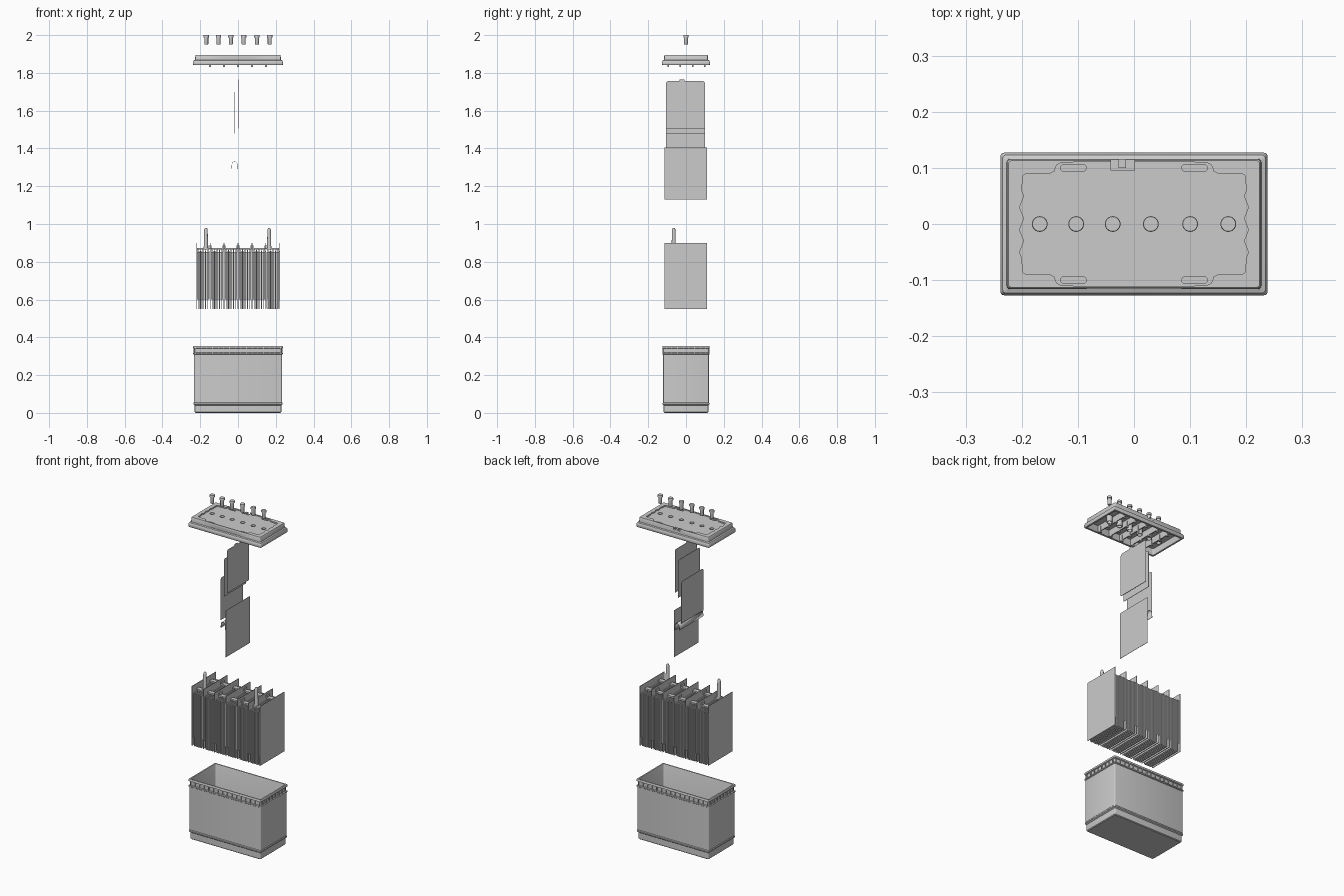
import bpy, bmesh, math
from mathutils import Matrix, Vector

if "Cube" in bpy.data.objects:
    bpy.data.objects.remove(bpy.data.objects["Cube"])


def finish(name, bm, smooth=False):
    bmesh.ops.recalc_face_normals(bm, faces=bm.faces)
    me = bpy.data.meshes.new(name)
    bm.to_mesh(me)
    bm.free()
    ob = bpy.data.objects.new(name, me)
    bpy.context.collection.objects.link(ob)
    if smooth:
        bpy.context.view_layer.objects.active = ob
        bpy.ops.object.select_all(action='DESELECT')
        ob.select_set(True)
        bpy.ops.object.shade_smooth_by_angle(angle=math.radians(35))
    return ob


def box(bm, x0, x1, y0, y1, z0, z1):
    m = Matrix.Translation(((x0 + x1) / 2, (y0 + y1) / 2, (z0 + z1) / 2))
    m = m @ Matrix.Diagonal((x1 - x0, y1 - y0, z1 - z0, 1))
    bmesh.ops.create_cube(bm, size=1, matrix=m)


def rings(bm, loops, cap_start=True, cap_end=True):
    """Skin a list of point loops with equal counts."""
    vs = [[bm.verts.new(p) for p in lp] for lp in loops]
    n = len(vs[0])
    for a, b in zip(vs, vs[1:]):
        for i in range(n):
            j = (i + 1) % n
            bm.faces.new((a[i], a[j], b[j], b[i]))
    if cap_start:
        bm.faces.new(vs[0][::-1])
    if cap_end:
        bm.faces.new(vs[-1])


def rect(hx, hy, z, r=0.006, seg=3):
    pts = []
    for k, (sx, sy) in enumerate(((1, 1), (-1, 1), (-1, -1), (1, -1))):
        for s in range(seg + 1):
            a = math.pi / 2 * (k + s / seg)
            pts.append((sx * (hx - r) + r * math.cos(a), sy * (hy - r) + r * math.sin(a), z))
    return pts


def turned(bm, x, y, prof, n=24, caps=True):
    rings(bm, [[(x + r * math.cos(2 * math.pi * i / n), y + r * math.sin(2 * math.pi * i / n), z)
                for i in range(n)] for r, z in prof], caps, caps)


def prism(bm, pts, z0, z1):
    rings(bm, [[(x, y, z0) for x, y in pts], [(x, y, z1) for x, y in pts]])


def cut(ob, cutter):
    m = ob.modifiers.new("cut", 'BOOLEAN')
    m.operation, m.object, m.solver = 'DIFFERENCE', cutter, 'EXACT'
    cutter.hide_render = True
    cutter.hide_viewport = True
    cutter.display_type = 'WIRE'


# open case: stepped outside, hollow inside
bm = bmesh.new()
prof = [(.225, .114, 0), (.229, .118, .004), (.229, .118, .04), (.236, .124, .045), (.236, .124, .052),
        (.233, .121, .056), (.233, .121, .308), (.237, .125, .311), (.237, .125, .317), (.231, .119, .319),
        (.231, .119, .34), (.237, .125, .343), (.237, .125, .352), (.235, .123, .355),
        (.227, .116, .355), (.225, .114, .35), (.225, .114, .012)]
rings(bm, [rect(a, b, z) for a, b, z in prof])
finish("case", bm, True)

# small stiffening ribs in the case rim
bm = bmesh.new()
for s in (-1, 1):
    for i in range(16):
        x = -.225 + .03 * i
        box(bm, x - .0015, x + .0015, *sorted((s * .116, s * .1245)), .316, .344)
    for i in range(8):
        y = -.105 + .03 * i
        box(bm, *sorted((s * .228, s * .2365)), y - .0015, y + .0015, .316, .344)
finish("case_rim_ribs", bm)

# cell partitions and plate packs
P = .074
bm = bmesh.new()
for i in range(7):
    x = -.222 + P * i
    box(bm, x - .0015, x + .0015, -.114, .112, .55, .9)
finish("cell_partitions", bm)
bm, core = bmesh.new(), bmesh.new()
cells = [-.185 + P * i for i in range(6)]
for c, cx in enumerate(cells):
    box(core, cx - .033, cx + .033, -.103, .101, .553 if c == 5 else .6, .852)
    for k in range(8):
        x = cx - .0308 + .0088 * k
        t = .0027 if k % 2 else .0018
        low = .6 if k in (0, 7) else .55
        box(bm, x - t, x + t, -.111, .109, low, .858)
        y = .06 if (k + c) % 2 else -.065
        box(bm, x - .0015, x + .0015, y - .013, y + .013, .856, .868)
finish("cell_plates", bm)
finish("separator_blocks", core)

# straps over each cell, and links through the partitions
bm = bmesh.new()
for c, cx in enumerate(cells):
    for y in (-.065, .06):
        box(bm, cx - .033, cx + .033, y - .012, y + .012, .864, .873)
for i in range(1, 6):
    x = -.222 + P * i
    y = .06 if i % 2 else -.065
    for s in (-1, 1):
        box(bm, *sorted((x + s * .0015, x + s * .008)), y - .013, y + .013, .868, .887)
finish("cell_straps", bm)

# terminal posts
bm = bmesh.new()
for x in (-.17, .165):
    turned(bm, x, -.065, [(.013, .864), (.011, .885), (.0095, .965), (.008, .974), (.004, .98)])
finish("terminal_posts", bm, True)

# loose plate with folded envelope sheet
bm = bmesh.new()
box(bm, -.0008, .0008, -.115, .111, 1.13, 1.405)
finish("loose_plate", bm)
bm = bmesh.new()
arc = [(-.018 + .015 * math.cos(math.pi * i / 12), 1.315 + .018 * math.sin(math.pi * i / 12)) for i in range(13)]
path = [(-.003, 1.29)] + arc + [(-.034, 1.295)]
a = [bm.verts.new((x, -.113, z)) for x, z in path]
b = [bm.verts.new((x, .109, z)) for x, z in path]
for i in range(len(a) - 1):
    bm.faces.new((a[i], a[i + 1], b[i + 1], b[i]))
ob = finish("folded_envelope", bm, True)
m = ob.modifiers.new("thick", 'SOLIDIFY')
m.thickness = .0015


# upper loose grids with rounded tops and a tab
def sheet(name, x, z0, z1, tab):
    bm = bmesh.new()
    pts = [(-.105, z0), (.1, z0), (.1, z1 - .01), (.092, z1)]
    if tab:
        pts += [(-.008, z1), (-.008, z1 + .008), (-.035, z1 + .008), (-.035, z1)]
    pts += [(-.097, z1), (-.105, z1 - .01)]
    rings(bm, [[(x + d, y, z) for y, z in pts] for d in (-.001, .001)])
    finish(name, bm)


sheet("upper_grid", .002, 1.505, 1.758, True)
sheet("middle_grid", -.018, 1.48, 1.70, False)
sheet("lower_grid", -.04, 1.335, 1.582, False)

# lid: flanged shell
bm = bmesh.new()
prof = [(.226, .114, 1.88), (.226, .114, 1.841), (.236, .125, 1.841), (.238, .127, 1.844), (.238, .127, 1.858),
        (.234, .123, 1.866), (.227, .116, 1.869), (.226, .115, 1.893), (.224, .113, 1.896)]
rings(bm, [rect(a, b, z) for a, b, z in prof])
lid = finish("lid", bm, True)

# recessed lid panel with wavy ends and widened sides
plugs = (-.168, -.103, -.038, .03, .1, .168)
q = [(.2 + .004 * math.sin(i * math.pi / 2), -.06 + .01 * i) for i in range(13)]
q += [(.198, .086), (.194, .089), (.15, .09), (.142, .094), (.138, .105), (.13, .109), (.09, .111)]
half = [(.13, -.109), (.138, -.105), (.142, -.094), (.15, -.09), (.194, -.089), (.198, -.086)]
right = [(.09, -.111)] + half + q
left = [(-x, y) for x, y in reversed(right)]
bm = bmesh.new()
prism(bm, right + left, 1.889, 1.91)
cut(lid, finish("panel_cutter", bm))

# grip slots, vent notch and plug holes
bm = bmesh.new()
for x in (-.108, .108):
    for y in (-.1, .1):
        o = [(x + s * .017 + .006 * math.cos(t), y + .006 * math.sin(t))
             for s, t0 in ((1, -math.pi / 2), (-1, math.pi / 2))
             for t in [t0 + math.pi * k / 8 for k in range(9)]]
        prism(bm, o, 1.883, 1.91)
box(bm, -.041, .001, .095, .13, 1.8835, 1.91)
for x in plugs:
    turned(bm, x, 0, [(.0125, 1.86), (.0125, 1.91)])
cut(lid, finish("slot_cutter", bm))

# shallow trapezoid relief in the long lid sides
bm = bmesh.new()
o = [(-.1, 1.871), (.1, 1.871), (.08, 1.887), (-.08, 1.887)]
rings(bm, [[(x, y, z) for x, z in o] for y in (-.13, -.1145)])
cut(lid, finish("relief_cutter", bm))

# vent nozzle in the notch
bm = bmesh.new()
box(bm, -.028, -.014, .1, .116, 1.883, 1.893)
finish("vent_nozzle", bm)

# underside ribs, pins and plug tubes
bm = bmesh.new()
for i in range(1, 6):
    x = -.222 + P * i
    box(bm, x - .003, x + .003, -.1145, .1145, 1.842, 1.881)
    for y in (-.095, -.03, .035, .1):
        box(bm, x - .005, x + .005, y - .004, y + .004, 1.832, 1.87)
finish("lid_underside_ribs", bm)
bm = bmesh.new()
for x in plugs:
    turned(bm, x, 0, [(.0125, 1.881), (.0125, 1.845), (.0155, 1.845), (.0155, 1.881)], caps=False)
finish("plug_tubes", bm, True)

# vent plugs
bm = bmesh.new()
for x in plugs:
    turned(bm, x, 0, [(.0095, 1.95), (.0105, 1.953), (.0105, 1.987), (.014, 1.988), (.014, 1.998), (.013, 2.0)])
finish("vent_plugs", bm, True)
